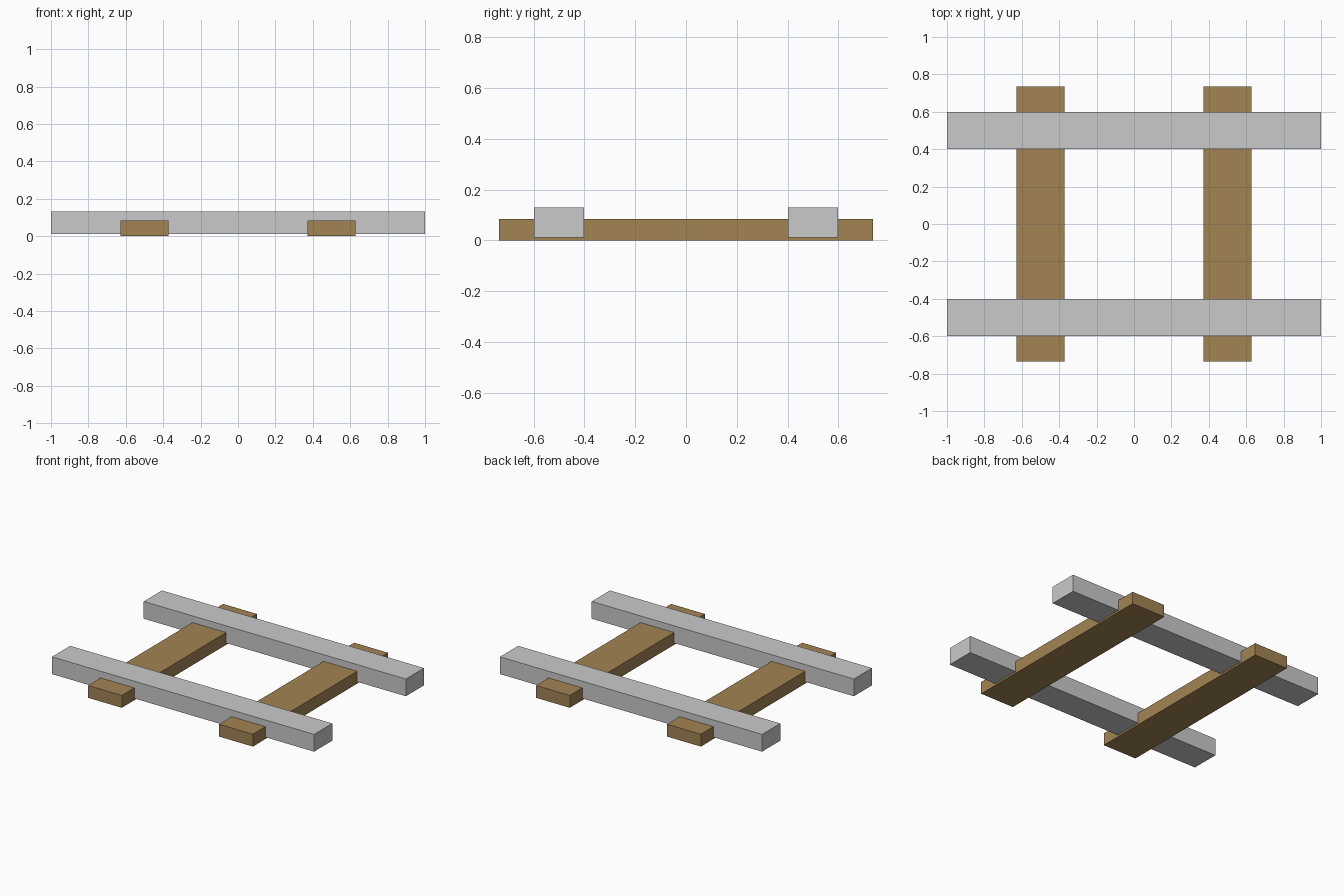
import bpy

if "Cube" in bpy.data.objects:
    bpy.data.objects.remove(bpy.data.objects["Cube"])


def material(name, color):
    mat = bpy.data.materials.new(name)
    mat.diffuse_color = (*color, 1.0)
    mat.use_nodes = True
    mat.node_tree.nodes["Principled BSDF"].inputs["Base Color"].default_value = mat.diffuse_color
    return mat


def box(name, center, size, mat):
    bpy.ops.mesh.primitive_cube_add(size=1, location=center)
    obj = bpy.context.object
    obj.name = name
    obj.scale = size
    bpy.ops.object.transform_apply(location=False, rotation=False, scale=True)
    obj.data.materials.append(mat)
    return obj


wood = material("brown wood", (0.36, 0.227, 0.087))
steel = material("light grey steel", (0.59, 0.59, 0.59))

# Two wooden sleepers running front to back
for side, x in (("left", -0.5), ("right", 0.5)):
    box(f"{side}_sleeper", (x, 0, 0.0425), (0.258, 1.472, 0.085), wood)

# Two steel rails crossing and sunk into the sleepers
for side, y in (("front", -0.5), ("back", 0.5)):
    box(f"{side}_rail", (0, y, 0.0715), (2.0, 0.198, 0.119), steel)
